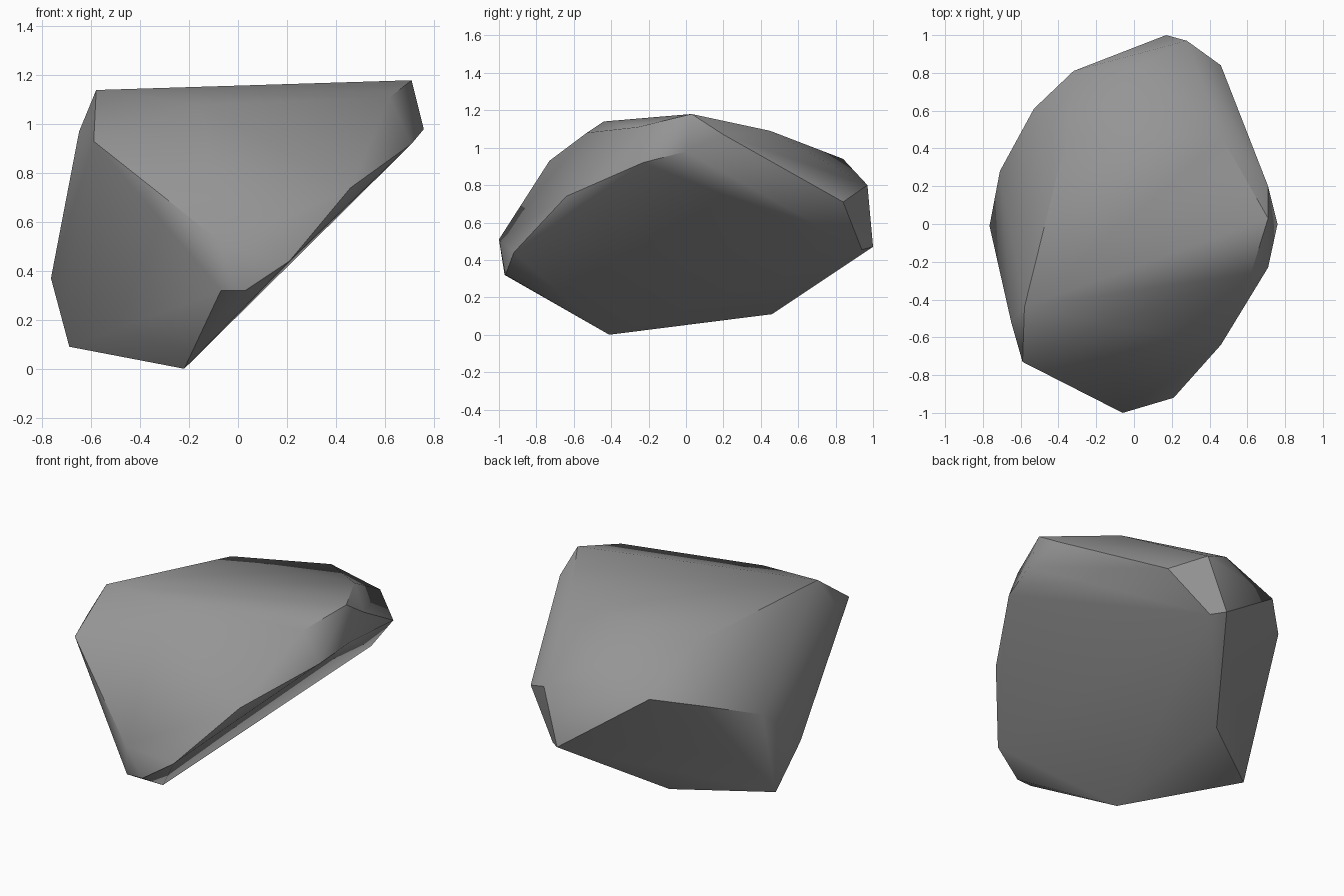
import bpy
import bmesh
import math
from mathutils import Vector

# Remove the default cube only
default_cube = bpy.data.objects.get("Cube")
if default_cube:
    bpy.data.objects.remove(default_cube, do_unlink=True)


def make_material(name, colour):
    material = bpy.data.materials.new(name)
    material.use_nodes = True
    material.diffuse_color = colour
    shader = material.node_tree.nodes["Principled BSDF"]
    shader.inputs["Base Color"].default_value = colour
    shader.inputs["Roughness"].default_value = .9
    return material


def make_hull(name, corner_groups, material, smooth_angle):
    """Wrap a tight convex skin around the chiselled corners."""
    bm = bmesh.new()
    for group in corner_groups:
        for corner in group:
            bm.verts.new(Vector(corner))
    hull = bmesh.ops.convex_hull(bm, input=bm.verts[:])
    # Discard any corner that the skin does not touch
    loose = [vert for vert in bm.verts if not vert.link_faces]
    bmesh.ops.delete(bm, geom=loose, context="VERTS")
    # Merge nearly flat triangles into broad facets
    bmesh.ops.dissolve_limit(bm, angle_limit=math.radians(2),
                             verts=bm.verts[:], edges=bm.edges[:])
    bmesh.ops.recalc_face_normals(bm, faces=bm.faces[:])
    mesh = bpy.data.meshes.new(name)
    bm.to_mesh(mesh)
    bm.free()
    mesh.materials.append(material)
    obj = bpy.data.objects.new(name, mesh)
    bpy.context.collection.objects.link(obj)
    # Soft shading across shallow edges, crisp breaks across steep ones
    bpy.ops.object.select_all(action="DESELECT")
    obj.select_set(True)
    bpy.context.view_layer.objects.active = obj
    bpy.ops.object.shade_smooth_by_angle(angle=math.radians(smooth_angle))
    return obj


# Upper slab: gently sloping top with its rim
crown = [(-.58, -.44, 1.14), (-.15, -.53, 1.08), (.62, -.26, 1.11),
         (.71, .03, 1.18), (.71, .2, 1.07), (.47, .45, 1.09),
         (.04, .84, .94), (-.36, .45, 1.03)]

# Left shoulder and flank
flank = [(-.65, -.52, .97), (-.59, -.73, .93), (-.765, -.01, .37),
         (-.71, .28, .63), (-.53, .61, .76), (-.32, .81, .82)]

# Rear nose
rear = [(.17, 1, .47), (.24, .94, .455), (.28, .97, .8), (.46, .84, .71)]

# Front nose and the overhanging right side
front = [(-.06, -1, .51), (-.07, -.97, .32), (.03, -.965, .32),
         (.21, -.92, .44), (.46, -.64, .74), (.71, -.23, .92),
         (.76, 0, .98)]

# Narrow foot
foot = [(-.22, -.41, 0), (-.21, .46, .11), (-.69, .12, .09)]

stone_grey = make_material("stone grey", (.3, .3, .3, 1))
make_hull("rock", [crown, flank, rear, front, foot], stone_grey, 40)
